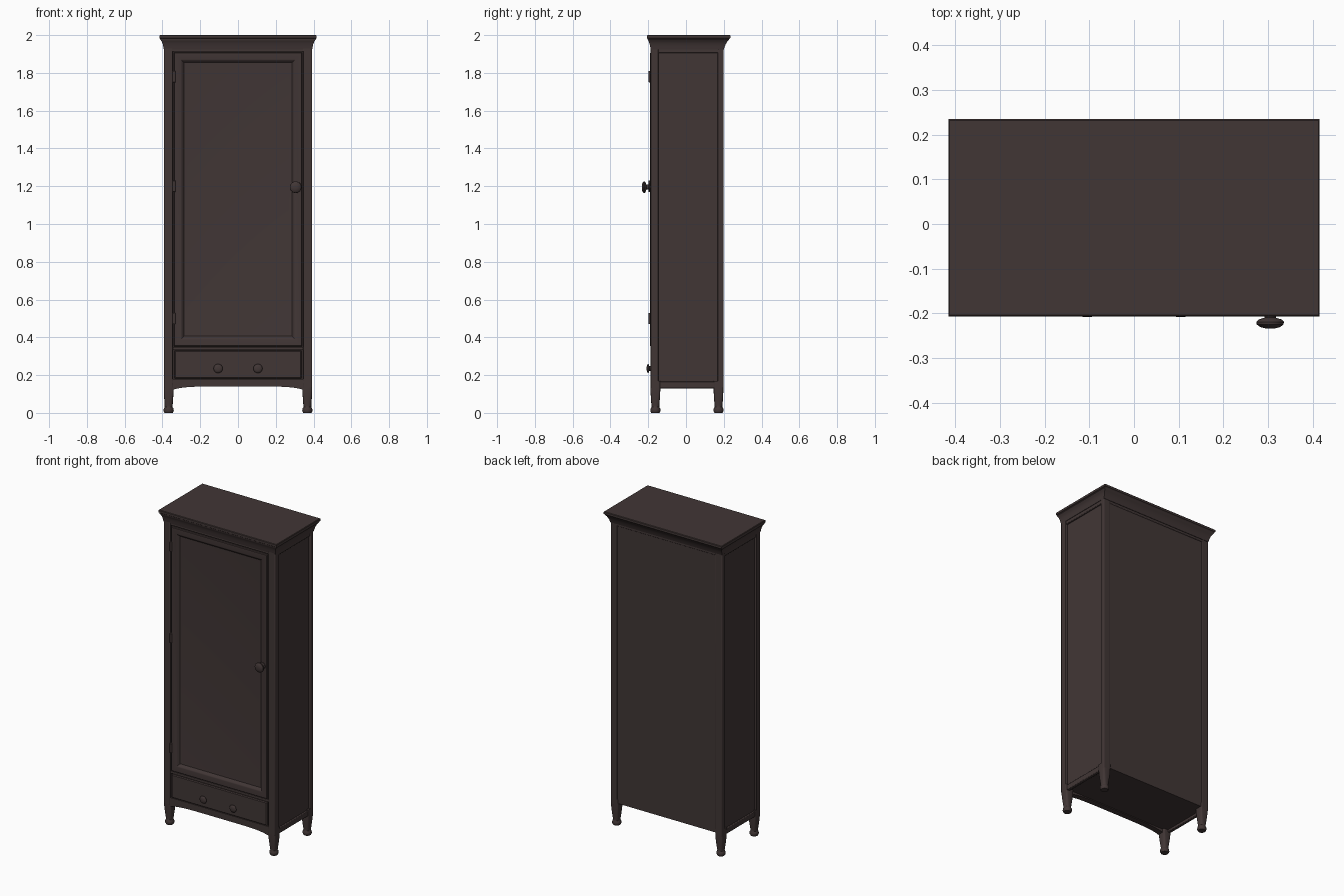
import bpy, bmesh, math
from mathutils import Vector, Matrix

cube = bpy.data.objects.get("Cube")
if cube:
    bpy.data.objects.remove(cube, do_unlink=True)

wood = bpy.data.materials.new("dark brown wood")
wood.use_nodes = True
COLOUR = (0.053, 0.037, 0.036, 1)
wood.diffuse_color = COLOUR
wood.node_tree.nodes["Principled BSDF"].inputs["Base Color"].default_value = COLOUR


def finish(name, bm, bevel=0.0):
    """Turn a bmesh into a smooth-shaded wooden object."""
    bmesh.ops.recalc_face_normals(bm, faces=bm.faces)
    mesh = bpy.data.meshes.new(name)
    bm.to_mesh(mesh)
    bm.free()
    mesh.materials.append(wood)
    ob = bpy.data.objects.new(name, mesh)
    bpy.context.collection.objects.link(ob)
    if bevel:
        mod = ob.modifiers.new("soft edges", 'BEVEL')
        mod.width, mod.segments = bevel, 2
    bpy.ops.object.select_all(action='DESELECT')
    bpy.context.view_layer.objects.active = ob
    ob.select_set(True)
    bpy.ops.object.shade_smooth_by_angle(angle=math.radians(35))
    return ob


def box(name, x0, x1, y0, y1, z0, z1, bevel=0.004):
    bm = bmesh.new()
    bmesh.ops.create_cube(bm, size=1)
    for v in bm.verts:
        v.co = Vector(((x0 + x1) / 2 + v.co.x * (x1 - x0),
                       (y0 + y1) / 2 + v.co.y * (y1 - y0),
                       (z0 + z1) / 2 + v.co.z * (z1 - z0)))
    return finish(name, bm, bevel)


def loft(name, rings, bevel=0.0):
    """Skin matching rings of points and cap both ends."""
    bm = bmesh.new()
    rows = [[bm.verts.new(p) for p in ring] for ring in rings]
    for a, b in zip(rows, rows[1:]):
        for i in range(len(a)):
            j = (i + 1) % len(a)
            bm.faces.new((a[i], a[j], b[j], b[i]))
    bm.faces.new(rows[0])
    bm.faces.new(rows[-1])
    return finish(name, bm, bevel)


def rect(x0, x1, z0, z1, y):
    return [(x0, y, z0), (x1, y, z0), (x1, y, z1), (x0, y, z1)]


def front_panel(name, w, z0, z1, steps):
    """Panel facing the front; each step is (inset, y)."""
    return loft(name, [rect(i - w, w - i, z0 + i, z1 - i, y) for i, y in steps])


def knob(name, x, z, profile):
    """Turned knob; the profile is (y, radius)."""
    n = 24
    loft(name, [[(x + r * math.cos(k * math.tau / n), y, z + r * math.sin(k * math.tau / n))
                 for k in range(n)] for y, r in profile])


def leg(name, cx, cy):
    """Tapered leg, square at the top and round at the foot: (z, radius, squareness)."""
    profile = [(0.17, 0.026, 0.25), (0.12, 0.026, 0.3), (0.08, 0.024, 0.5),
               (0.04, 0.021, 0.8), (0.03, 0.021, 1), (0.022, 0.026, 1),
               (0.01, 0.027, 1), (0, 0.022, 1)]
    n = 24

    def spread(c, e):
        return math.copysign(abs(c) ** e, c) if abs(c) > 1e-6 else 0

    loft(name, [[(cx + r * spread(math.cos(k * math.tau / n), e),
                  cy + r * spread(math.sin(k * math.tau / n), e), z)
                 for k in range(n)] for z, r, e in profile])


# Carcass with recessed sides and a flat back
box("carcass", -0.38, 0.38, -0.165, 0.194, 0.145, 1.95, 0)

# Posts, legs and side rails
for side, s in (("left", 1), ("right", -1)):
    for end, y0, y1, leg_y in (("front", -0.188, -0.145, -0.162), ("back", 0.168, 0.198, 0.172)):
        xs = sorted((s * 0.345, s * 0.393))
        box(f"{side}_{end}_post", *xs, y0, y1, 0.13, 1.95)
        leg(f"{side}_{end}_leg", s * 0.367, leg_y)
    xs = sorted((s * 0.37, s * 0.39))
    box(f"{side}_top_rail", *xs, -0.15, 0.175, 1.905, 1.95)
    box(f"{side}_bottom_rail", *xs, -0.15, 0.175, 0.13, 0.165)

# Back rail under the cornice
box("back_top_rail", -0.36, 0.36, 0.18, 0.197, 1.91, 1.95)

# Front rails
box("front_top_rail", -0.35, 0.35, -0.186, -0.15, 1.912, 1.95)
box("front_middle_rail", -0.35, 0.35, -0.184, -0.15, 0.333, 0.35, 0.002)

# Apron with a shallow arched lower edge
arch = [(-0.35 + 0.7 * k / 16, 0.14 - 0.018 * abs(k / 8 - 1) ** 6) for k in range(17)]
outline = arch + [(0.35, 0.18), (-0.35, 0.18)]
loft("front_apron", [[(x, y, z) for x, z in outline] for y in (-0.187, -0.15)])

# Door with a moulded frame around a sunken panel
front_panel("door", 0.339, 0.352, 1.908,
            [(0, -0.155), (0, -0.186), (0.004, -0.190), (0.036, -0.190),
             (0.042, -0.186), (0.048, -0.180), (0.054, -0.174), (0.07, -0.172)])

# Drawer front
front_panel("drawer_front", 0.336, 0.182, 0.331,
            [(0, -0.155), (0, -0.184), (0.005, -0.189), (0.012, -0.189)])

# Knobs
knob("door_knob", 0.305, 1.195,
     [(-0.185, 0.022), (-0.194, 0.02), (-0.198, 0.013), (-0.21, 0.013), (-0.214, 0.026),
      (-0.219, 0.031), (-0.225, 0.03), (-0.231, 0.022), (-0.234, 0.01)])
for side, x in (("left", 0.105), ("right", -0.105)):
    knob(f"{side}_drawer_knob", x, 0.235,
         [(-0.185, 0.014), (-0.194, 0.013), (-0.197, 0.021), (-0.201, 0.024),
          (-0.205, 0.02), (-0.208, 0.01)])

# Door hinges
for place, z in (("top", 1.78), ("middle", 1.2), ("bottom", 0.5)):
    bm = bmesh.new()
    bmesh.ops.create_cone(bm, cap_ends=True, segments=16, radius1=0.008, radius2=0.008,
                          depth=0.06, matrix=Matrix.Translation((-0.338, -0.19, z)))
    finish(f"{place}_hinge", bm, 0.002)

# Cornice: each step is (half width, front y, back y, z)
steps = [(0.393, -0.187, 0.2, 1.925), (0.396, -0.19, 0.205, 1.94), (0.399, -0.193, 0.212, 1.955),
         (0.405, -0.198, 0.22, 1.968), (0.412, -0.203, 0.228, 1.977), (0.412, -0.203, 0.23, 1.981),
         (0.416, -0.207, 0.235, 1.984), (0.416, -0.207, 0.235, 1.997), (0.413, -0.204, 0.232, 2.0)]
loft("cornice", [[(-w, f, z), (w, f, z), (w, b, z), (-w, b, z)] for w, f, b, z in steps])
